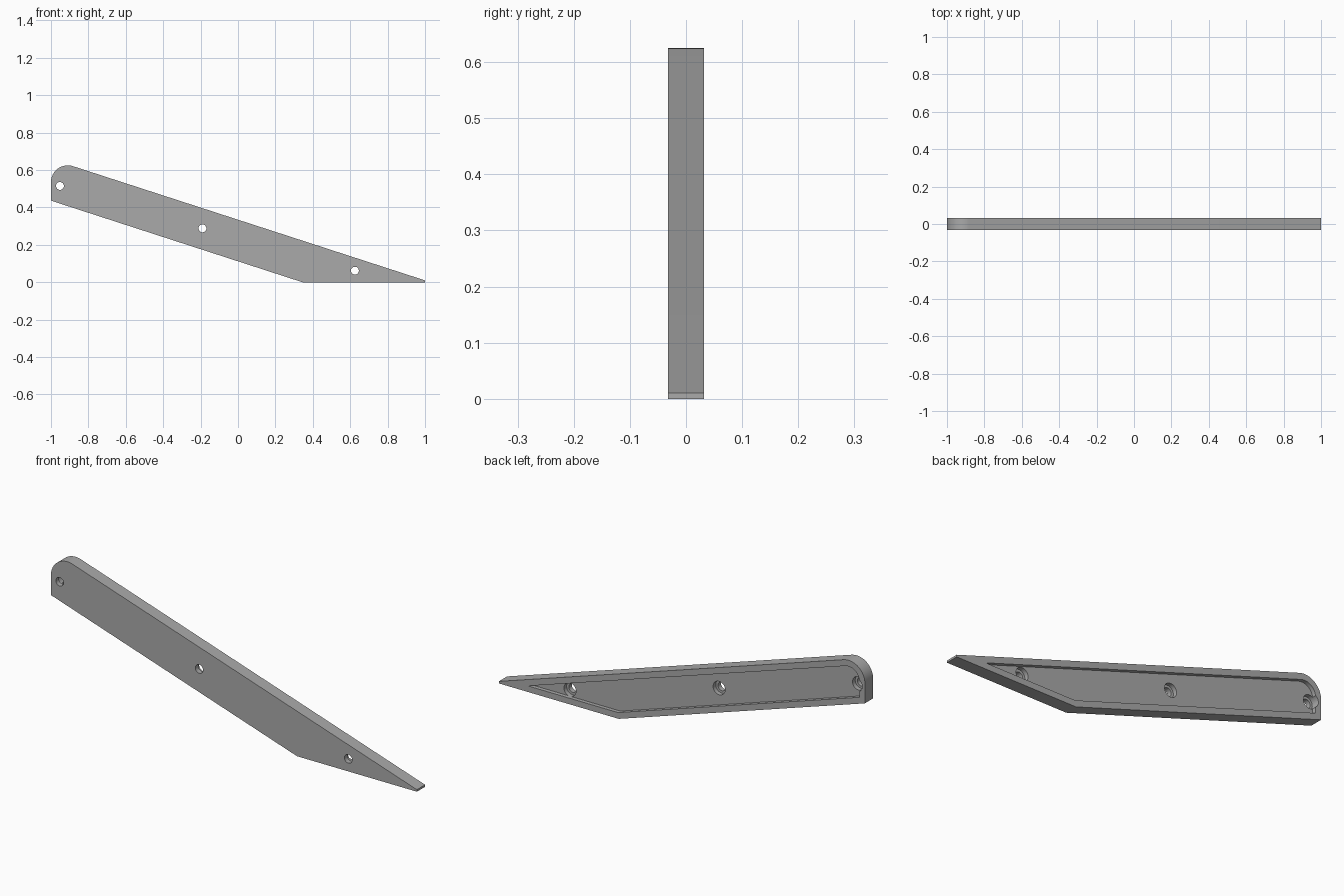
import bpy, bmesh, math
from mathutils import Matrix

cube = bpy.data.objects.get("Cube")
if cube:
    bpy.data.objects.remove(cube, do_unlink=True)

HALF = 0.032                      # half thickness of the plate
SLOPE = 0.3244                    # fall of the long edges
STRETCH = math.hypot(1, SLOPE)

grey = bpy.data.materials.new("grey")
grey.use_nodes = True
colour = (0.4, 0.4, 0.4, 1)
grey.diffuse_color = colour
grey.node_tree.nodes["Principled BSDF"].inputs["Base Color"].default_value = colour


def outline(d):
    """Profile of the arm in x and z, moved inwards by d."""
    top = 0.01 + SLOPE - d * STRETCH           # height of upper edge at x = 0
    low = 0.345 * SLOPE + d * STRETCH          # height of lower edge at x = 0
    tip = min(1 - d, (top - d) / SLOPE)
    pts = [(-1 + d, low + SLOPE * (1 - d)), ((low - d) / SLOPE, d), (tip, d)]
    if top - SLOPE * tip > d + 0.001:
        pts.append((tip, top - SLOPE * tip))
    start = math.pi / 2 - math.atan(SLOPE)
    steps = 20
    for i in range(steps + 1):                 # rounded upper corner
        a = start + (math.pi - start) * i / steps
        pts.append((-0.91 + (0.09 - d) * math.cos(a),
                    0.535 + (0.09 - d) * math.sin(a)))
    return pts


def finish(name, bm):
    bmesh.ops.recalc_face_normals(bm, faces=bm.faces)
    mesh = bpy.data.meshes.new(name)
    bm.to_mesh(mesh)
    bm.free()
    mesh.materials.append(grey)
    ob = bpy.data.objects.new(name, mesh)
    bpy.context.collection.objects.link(ob)
    return ob


def slab(name, pts, y0, y1):
    bm = bmesh.new()
    face = bm.faces.new([bm.verts.new((x, y0, z)) for x, z in pts])
    new = bmesh.ops.extrude_face_region(bm, geom=[face])["geom"]
    verts = [v for v in new if isinstance(v, bmesh.types.BMVert)]
    bmesh.ops.translate(bm, verts=verts, vec=(0, y1 - y0, 0))
    return finish(name, bm)


def drill(name, x, z, radius, y0, y1):
    bm = bmesh.new()
    place = Matrix.Translation((x, (y0 + y1) / 2, z)) @ Matrix.Rotation(math.pi / 2, 4, 'X')
    bmesh.ops.create_cone(bm, cap_ends=True, segments=32, radius1=radius,
                          radius2=radius, depth=y1 - y0, matrix=place)
    return finish(name, bm)


def cut(target, cutter):
    cutter.hide_render = True
    mod = target.modifiers.new("cut", 'BOOLEAN')
    mod.operation = 'DIFFERENCE'
    mod.solver = 'EXACT'
    mod.object = cutter
    bpy.context.view_layer.objects.active = target
    bpy.ops.object.modifier_apply(modifier=mod.name)
    bpy.data.objects.remove(cutter, do_unlink=True)


# Arm plate with a shallow recess in the back
arm = slab("arm_plate", outline(0), -HALF, HALF)
cut(arm, slab("recess_cutter", outline(0.03), 0.013, 0.1))

# Screw holes, counterbored from the back
for x, z in [(-0.952, 0.515), (-0.19, 0.288), (0.625, 0.062)]:
    cut(arm, drill("bore_cutter", x, z, 0.033, -0.008, 0.1))
    cut(arm, drill("hole_cutter", x, z, 0.021, -0.1, 0.1))

# Smooth the curves, keep the edges sharp
bpy.ops.object.select_all(action='DESELECT')
arm.select_set(True)
bpy.context.view_layer.objects.active = arm
bpy.ops.object.shade_smooth_by_angle(angle=math.radians(30))
